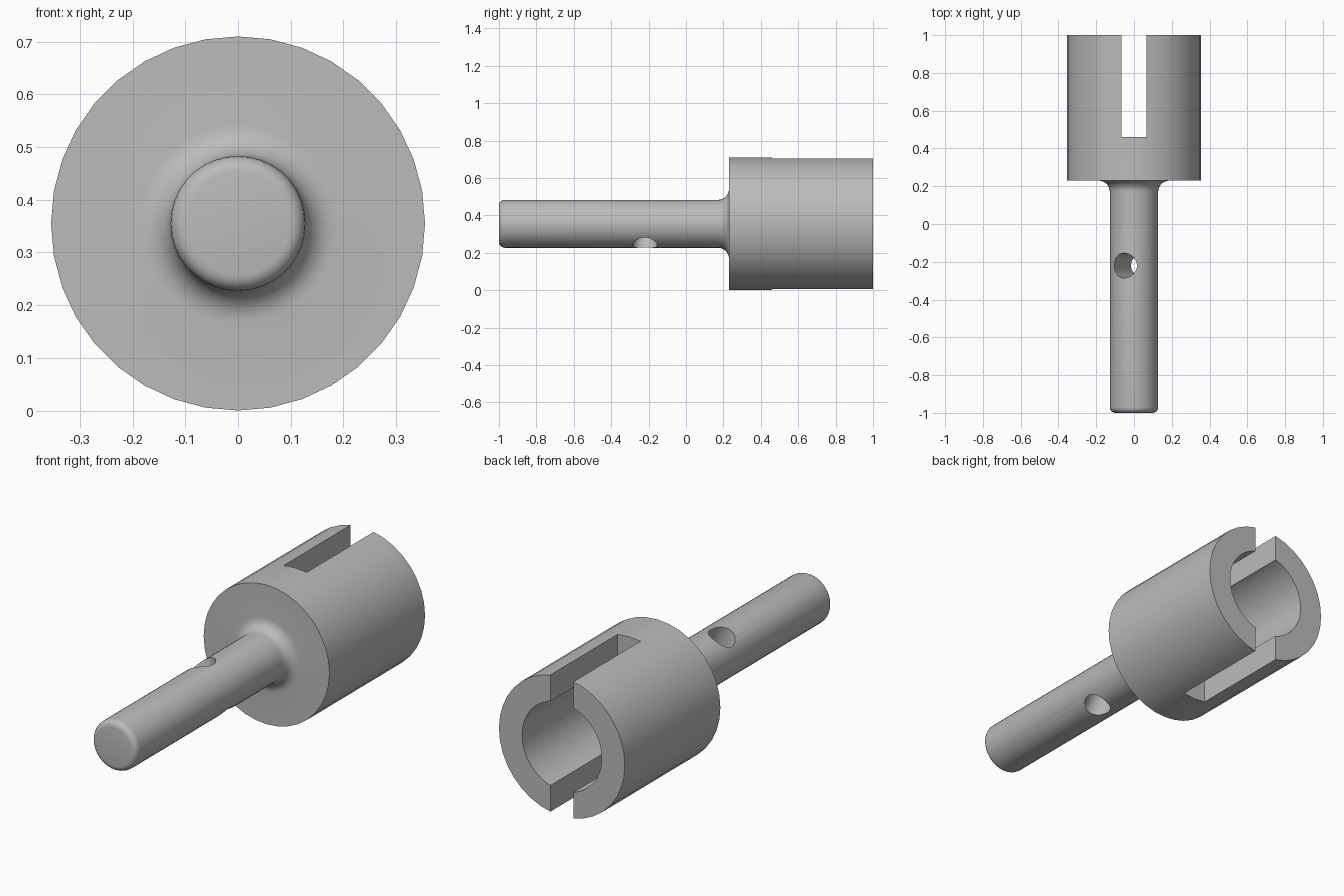
import bpy, bmesh
from math import sin, cos, pi, radians
from mathutils import Matrix, Vector

default = bpy.data.objects.get("Cube")
if default:
    bpy.data.objects.remove(default, do_unlink=True)

AXIS_Z = 0.355      # height of the long axis
SHAFT_R = 0.128
CUP_R = 0.355
BORE_R = 0.225
FACE_Y = 0.23       # front face of the cup
SLOT_Y = 0.46       # floor of the slot and bore
SEGMENTS = 36

steel = bpy.data.materials.new("plain grey")
steel.use_nodes = True
grey = (0.5, 0.5, 0.5, 1)
steel.diffuse_color = grey
steel.node_tree.nodes["Principled BSDF"].inputs["Base Color"].default_value = grey


def make_object(name, bm):
    mesh = bpy.data.meshes.new(name)
    bmesh.ops.recalc_face_normals(bm, faces=bm.faces)
    bm.to_mesh(mesh)
    bm.free()
    mesh.materials.append(steel)
    obj = bpy.data.objects.new(name, mesh)
    bpy.context.collection.objects.link(obj)
    return obj


def arc(r, y, radius, start, end, steps):
    """Rounded profile corner as (radius, y) points."""
    angles = [radians(start + (end - start) * i / steps) for i in range(steps + 1)]
    return [(r + radius * cos(a), y + radius * sin(a)) for a in angles]


def lathe(name, profile):
    """Turn a closed (radius, y) profile around the long axis."""
    bm = bmesh.new()
    rings = []
    for r, y in profile:
        if r == 0:
            rings.append([bm.verts.new((0, y, AXIS_Z))] * SEGMENTS)
        else:
            rings.append([bm.verts.new((r * sin(a), y, AXIS_Z - r * cos(a)))
                          for a in (2 * pi * i / SEGMENTS for i in range(SEGMENTS))])
    for a, b in zip(rings, rings[1:]):
        for i in range(SEGMENTS):
            j = (i + 1) % SEGMENTS
            bm.faces.new(list(dict.fromkeys((a[i], a[j], b[j], b[i]))))
    return make_object(name, bm)


def cut(target, cutter):
    mod = target.modifiers.new(cutter.name, "BOOLEAN")
    mod.operation = "DIFFERENCE"
    mod.solver = "EXACT"
    mod.object = cutter
    bpy.context.view_layer.objects.active = target
    bpy.ops.object.modifier_apply(modifier=mod.name)
    bpy.data.objects.remove(cutter, do_unlink=True)


# Turned body: rounded shaft tip, filleted shoulder, cup and bore
tip, fillet = 0.03, 0.06
profile = [(0, -1)]
profile += arc(SHAFT_R - tip, -1 + tip, tip, -90, 0, 5)
profile += arc(SHAFT_R + fillet, FACE_Y - fillet, fillet, 180, 90, 7)
profile += [(CUP_R, FACE_Y), (CUP_R, 1), (BORE_R, 1), (BORE_R, SLOT_Y), (0, SLOT_Y)]
body = lathe("slotted_shaft_coupling", profile)

# Slot across the open end of the cup
bm = bmesh.new()
slot_length = 0.7
bmesh.ops.create_cube(bm, size=1, matrix=Matrix.Translation(
    (0, SLOT_Y + slot_length / 2, AXIS_Z)) @ Matrix.Diagonal((0.13, slot_length, 1, 1)))
cut(body, make_object("slot_cutter", bm))

# Tilted pin hole through the shaft
bm = bmesh.new()
bmesh.ops.create_cone(bm, cap_ends=True, segments=32, radius1=0.066, radius2=0.066,
                      depth=0.6, matrix=Matrix.Translation((0, -0.22, AXIS_Z))
                      @ Matrix.Rotation(radians(-24), 4, "Y"))
cut(body, make_object("pin_hole_cutter", bm))

# Smooth the turned surfaces, keep machined edges sharp
bpy.ops.object.select_all(action="DESELECT")
body.select_set(True)
bpy.context.view_layer.objects.active = body
bpy.ops.object.shade_smooth_by_angle(angle=radians(35))
